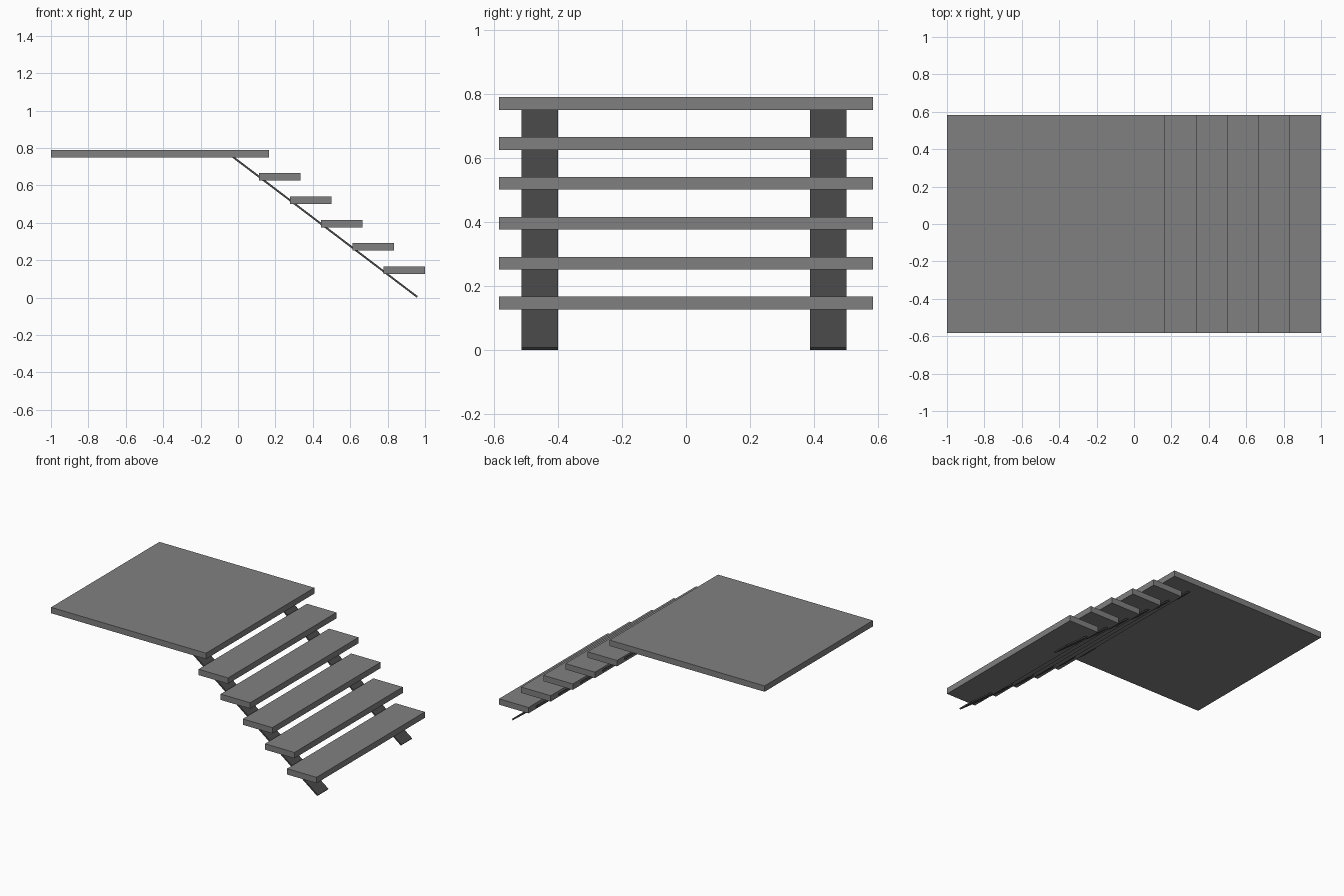
import bpy, math
from mathutils import Vector

if "Cube" in bpy.data.objects:
    bpy.data.objects.remove(bpy.data.objects["Cube"])


def material(name, v):
    m = bpy.data.materials.new(name)
    m.diffuse_color = (v, v, v, 1)
    m.use_nodes = True
    m.node_tree.nodes["Principled BSDF"].inputs["Base Color"].default_value = m.diffuse_color
    return m


grey = material("mid grey", 0.216)
dark = material("dark grey", 0.065)


def box(name, centre, size, mat, tilt=0.0):
    bpy.ops.mesh.primitive_cube_add(size=1, location=centre)
    ob = bpy.context.object
    ob.name = name
    ob.scale = size
    ob.rotation_euler = (0, tilt, 0)
    ob.data.materials.append(mat)
    return ob


WIDTH, THICK = 1.166, 0.04

# landing platform
box("landing", (-0.4165, 0, 0.769), (1.167, WIDTH, THICK), grey)

# five open treads, evenly stepped down
for i in range(5):
    box(f"tread_{i + 1}", (0.222 + i / 6, 0, 0.645 - i * 0.1246),
        (0.222, WIDTH, THICK), grey)

# two thin sloping stringers under the treads
top, foot = Vector((-0.031, 0, 0.755)), Vector((0.958, 0, 0.004))
run = foot - top
for side, y in (("front", -0.456), ("back", 0.444)):
    mid = (top + foot) / 2
    box(f"{side}_stringer", (mid.x, y, mid.z), (run.length, 0.113, 0.01),
        dark, math.atan2(-run.z, run.x))
